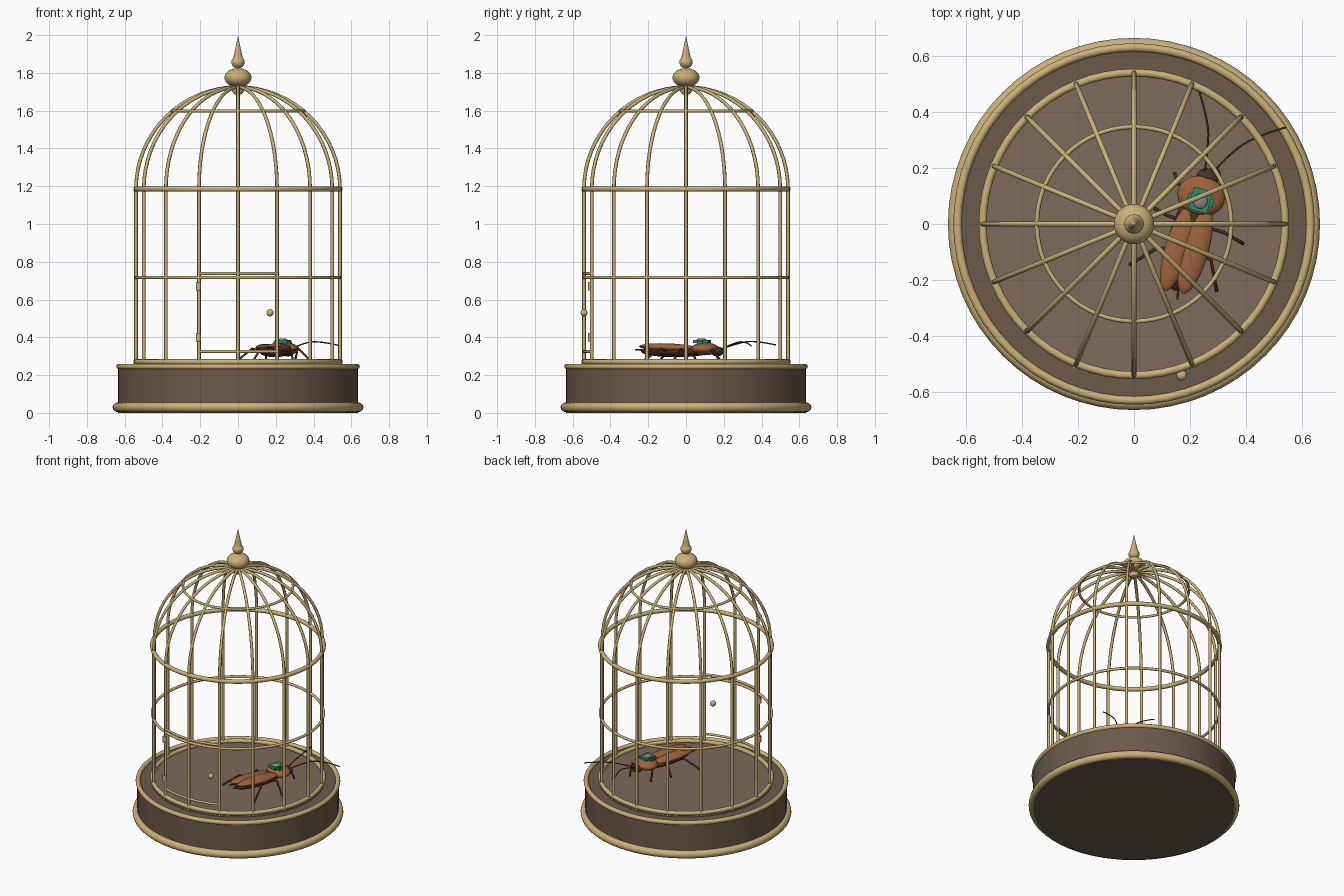
import bpy, bmesh, math
from mathutils import Matrix, Vector

if "Cube" in bpy.data.objects:
    bpy.data.objects.remove(bpy.data.objects["Cube"])

TAU = math.tau


def material(name, rgb):
    m = bpy.data.materials.new(name)
    m.diffuse_color = (*rgb, 1)
    m.use_nodes = True
    m.node_tree.nodes["Principled BSDF"].inputs["Base Color"].default_value = m.diffuse_color
    return m


BRASS = material("brass", (0.60, 0.44, 0.19))
WOOD = material("dark wood", (0.150, 0.102, 0.070))
FLOOR = material("floor wood", (0.20, 0.145, 0.10))
SHELL = material("wing brown", (0.34, 0.125, 0.045))
DARK = material("body brown", (0.065, 0.030, 0.018))
GREEN = material("pack green", (0.025, 0.27, 0.12))
GREY = material("lens grey", (0.27, 0.25, 0.23))


def finish(ob, mat, angle=40):
    ob.data.materials.clear()
    ob.data.materials.append(mat)
    bpy.ops.object.select_all(action='DESELECT')
    ob.select_set(True)
    bpy.context.view_layer.objects.active = ob
    bpy.ops.object.shade_smooth_by_angle(angle=math.radians(angle))
    return ob


def from_bmesh(name, bm, mat):
    bmesh.ops.recalc_face_normals(bm, faces=bm.faces)
    me = bpy.data.meshes.new(name)
    bm.to_mesh(me)
    bm.free()
    ob = bpy.data.objects.new(name, me)
    bpy.context.collection.objects.link(ob)
    return finish(ob, mat)


def lathe(name, profile, mat, steps=64):
    """Spin (radius, z) points around the z axis."""
    bm = bmesh.new()
    vs = [bm.verts.new((r, 0, z)) for r, z in profile]
    es = [bm.edges.new(p) for p in zip(vs, vs[1:])]
    bmesh.ops.spin(bm, geom=vs + es, cent=(0, 0, 0), axis=(0, 0, 1),
                   angle=TAU, steps=steps, use_duplicate=False)
    bmesh.ops.remove_doubles(bm, verts=bm.verts, dist=1e-5)
    return from_bmesh(name, bm, mat)


def ring(name, major, minor, z, mat=BRASS):
    bpy.ops.mesh.primitive_torus_add(major_radius=major, minor_radius=minor, location=(0, 0, z),
                                     major_segments=64, minor_segments=12)
    ob = bpy.context.object
    ob.name = name
    return finish(ob, mat, 60)


def tubes(name, paths, radius, mat, kind='POLY', sides=2):
    """Round rods along one or more paths."""
    cu = bpy.data.curves.new(name, 'CURVE')
    cu.dimensions = '3D'
    cu.bevel_depth = radius
    cu.bevel_resolution = sides
    cu.use_fill_caps = True
    for path in paths:
        sp = cu.splines.new(kind)
        sp.points.add(len(path) - 1)
        for p, co in zip(sp.points, path):
            p.co = (*co, 1)
        if kind == 'NURBS':
            sp.order_u = 3
            sp.use_endpoint_u = True
            sp.resolution_u = 8
    ob = bpy.data.objects.new(name, cu)
    bpy.context.collection.objects.link(ob)
    bpy.ops.object.select_all(action='DESELECT')
    ob.select_set(True)
    bpy.context.view_layer.objects.active = ob
    bpy.ops.object.convert(target='MESH')
    return finish(bpy.context.object, mat, 60)


def ball(name, loc, size, mat, turn=0, tilt=0, segs=24):
    bm = bmesh.new()
    rot = Matrix.Rotation(math.radians(turn), 4, 'Z') @ Matrix.Rotation(math.radians(tilt), 4, 'X')
    bmesh.ops.create_uvsphere(bm, u_segments=segs, v_segments=segs // 2, radius=1,
                              matrix=Matrix.Translation(loc) @ rot @ Matrix.Diagonal((*size, 1)))
    return from_bmesh(name, bm, mat)


def polar(r, a, z):
    return (r * math.cos(a), r * math.sin(a), z)


# Round wooden base and raised floor
lathe("base", [(0, 0), (0.635, 0), (0.635, 0.245), (0, 0.245)], WOOD)
lathe("floor", [(0, 0.24), (0.545, 0.24), (0.545, 0.262), (0, 0.262)], FLOOR)
ring("bottom_trim", 0.638, 0.026, 0.030)
ring("top_trim", 0.63, 0.015, 0.245)

# Cage hoops
R, SPRING = 0.54, 1.185
ring("floor_hoop", R, 0.014, 0.270)
ring("middle_hoop", R, 0.009, 0.717)
ring("shoulder_hoop", R, 0.014, SPRING)
ring("dome_hoop", 0.347, 0.008, 1.598)

# Sixteen upright bars that bend into the dome
bars = []
for i in range(16):
    a = TAU * i / 16
    arc = [t * math.pi / 2 / 16 for t in range(17)]
    bars.append([polar(R, a, 0.25)] +
                [polar(max(R * math.cos(t), 0.005), a, SPRING + R * math.sin(t)) for t in arc])
tubes("cage_bars", bars, 0.0095, BRASS)

# Finial, with a small boss under the dome
finial = [(0, 1.682), (0.022, 1.689), (0.032, 1.705), (0.030, 1.722)]
finial += [(0.072 * math.cos(t), 1.775 + 0.050 * math.sin(t))
           for t in [math.radians(d) for d in range(-65, 76, 14)]]
finial += [(0.016, 1.826)]
finial += [(0.035 * math.cos(t), 1.857 + 0.033 * math.sin(t))
           for t in [math.radians(d) for d in range(-60, 46, 15)]]
finial += [(0.024, 1.884), (0.015, 1.925), (0.007, 1.965), (0, 2.0)]
lathe("finial", finial, BRASS, 32)

# Door rails, hinges and knob
front = -math.pi / 2
rails = [[polar(R, front + math.radians(d), z) for d in (-22.5, -15, -7.5, 0, 7.5, 15, 22.5)]
         for z in (0.325, 0.738)]
tubes("door_rails", rails, 0.008, BRASS)
hx, hy, _ = polar(R + 0.006, front - math.radians(22.5), 0)
tubes("door_hinges", [[(hx, hy, z - 0.022), (hx, hy, z + 0.022)] for z in (0.40, 0.67)], 0.014, BRASS)
ball("door_knob", (0.17, -0.54, 0.53), (0.019, 0.019, 0.019), BRASS)

# Insect body, wing cases, neck shield and head
TURN = -15
ball("insect_body", (0.195, -0.05, 0.325), (0.07, 0.195, 0.03), DARK, TURN)
ball("left_wing", (0.157, -0.085, 0.343), (0.046, 0.16, 0.021), SHELL, -17, -2)
ball("right_wing", (0.218, -0.095, 0.347), (0.048, 0.16, 0.021), SHELL, -16, -2)
ball("neck_shield", (0.24, 0.10, 0.339), (0.086, 0.072, 0.034), SHELL, TURN)
ball("insect_head", (0.262, 0.165, 0.325), (0.040, 0.034, 0.026), DARK, TURN)

# Feelers
tubes("feelers", [
    [(0.252, 0.18, 0.335), (0.262, 0.26, 0.365), (0.268, 0.36, 0.385), (0.232, 0.475, 0.360)],
    [(0.278, 0.18, 0.335), (0.32, 0.23, 0.360), (0.42, 0.31, 0.385), (0.542, 0.345, 0.355)],
], 0.0035, DARK, 'NURBS')

# Legs: hip, knee, foot
legs = [
    [(0.20, 0.12, 0.32), (0.155, 0.145, 0.335), (0.145, 0.18, 0.268)],
    [(0.27, 0.11, 0.32), (0.315, 0.14, 0.335), (0.30, 0.19, 0.268)],
    [(0.18, 0.01, 0.32), (0.12, 0.03, 0.34), (0.075, 0.055, 0.268)],
    [(0.25, -0.01, 0.32), (0.32, -0.03, 0.34), (0.39, -0.07, 0.268)],
    [(0.16, -0.08, 0.32), (0.075, -0.09, 0.34), (-0.015, -0.145, 0.268)],
    [(0.23, -0.10, 0.32), (0.275, -0.13, 0.34), (0.295, -0.24, 0.268)],
]
tubes("legs", legs, 0.006, DARK)
tubes("tail_prongs", [[(0.13, -0.20, 0.33), (0.10, -0.245, 0.335)],
                      [(0.16, -0.20, 0.33), (0.155, -0.27, 0.335)]], 0.004, DARK)

# Green pack on the insect's back, with a round grey lens
def block(name, loc, size, mat):
    bm = bmesh.new()
    bmesh.ops.create_cube(bm, size=1, matrix=Matrix.Translation(loc)
                          @ Matrix.Rotation(math.radians(TURN), 4, 'Z') @ Matrix.Diagonal((*size, 1)))
    return from_bmesh(name, bm, mat)


block("pack", (0.237, 0.085, 0.379), (0.070, 0.082, 0.016), GREEN)
ball("pack_lens", (0.237, 0.082, 0.385), (0.026, 0.028, 0.010), GREY, TURN)
side = Matrix.Rotation(math.radians(TURN), 3, 'Z') @ Vector((1, 0, 0))
for label, s in (("left", -1), ("right", 1)):
    c = Vector((0.237, 0.085, 0.366)) + side * 0.040 * s
    block(label + "_pack_strap", c, (0.014, 0.03, 0.024), GREEN)
